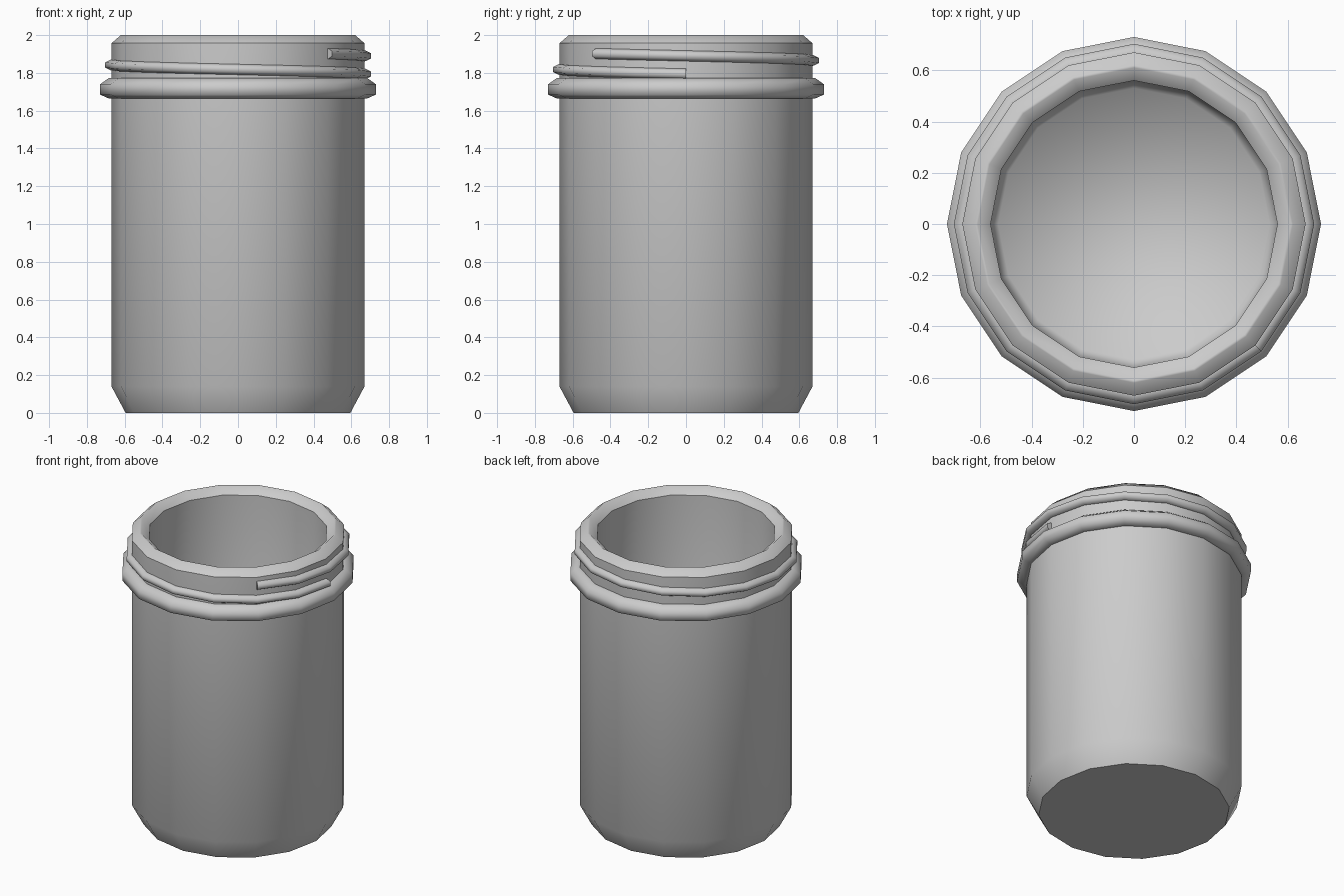
import bpy, bmesh
from math import cos, sin, radians

if "Cube" in bpy.data.objects:
    bpy.data.objects.remove(bpy.data.objects["Cube"])

SIDES = 16
STEP = 360 / SIDES


def sweep(name, sections, closed, sharp=(), wrap=False):
    """Skin a row of (angle, profile) sections; profile points are (radius, z)."""
    bm = bmesh.new()
    rows = [[bm.verts.new((r * cos(radians(a)), r * sin(radians(a)), z)) for r, z in prof]
            for a, prof in sections]
    n = len(rows[0])
    count = len(rows)
    for i in range(count if wrap else count - 1):
        a, b = rows[i], rows[(i + 1) % count]
        for j in range(n if closed else n - 1):
            k = (j + 1) % n
            bm.faces.new((a[j], b[j], b[k], a[k]))
    # end caps, or the two discs of an open lathe profile
    if not wrap:
        caps = [bm.faces.new(rows[0]), bm.faces.new(rows[-1])]
    elif not closed:
        bm.faces.new([r[0] for r in rows])
        bm.faces.new([r[-1] for r in rows])
    bmesh.ops.recalc_face_normals(bm, faces=bm.faces[:])
    for f in bm.faces:
        f.smooth = True
    if not wrap:
        for f in caps:
            for e in f.edges:
                e.smooth = False
    for j in sharp:
        for i in range(count):
            e = bm.edges.get((rows[i][j], rows[(i + 1) % count][j]))
            if e:
                e.smooth = False
    mesh = bpy.data.meshes.new(name)
    bm.to_mesh(mesh)
    bm.free()
    obj = bpy.data.objects.new(name, mesh)
    bpy.context.collection.objects.link(obj)
    return obj


def lathe(name, profile, closed, sharp=()):
    return sweep(name, [(i * STEP, profile) for i in range(SIDES)], closed, sharp, wrap=True)


# hollow jar body: outside wall, bevelled rim, inside wall and floor
lathe("jar_body", [(0.595, 0), (0.67, 0.14), (0.67, 1.957), (0.62, 2.0),
                   (0.61, 2.0), (0.56, 1.957), (0.56, 0.17), (0.53, 0.11)],
      closed=False, sharp=(0, 2, 5))

# collar below the thread
lathe("neck_collar", [(0.64, 1.665), (0.685, 1.665), (0.73, 1.685), (0.73, 1.74),
                      (0.685, 1.772), (0.64, 1.772)], closed=True)

# screw thread: a little over one turn, rising clockwise
thread = []
for i in range(19):
    z = 1.794 + 0.006 * i
    thread.append((-i * STEP, [(0.65, z - 0.028), (0.675, z - 0.028), (0.703, z - 0.014),
                               (0.703, z + 0.014), (0.675, z + 0.028), (0.65, z + 0.028)]))
sweep("screw_thread", thread, closed=True)
